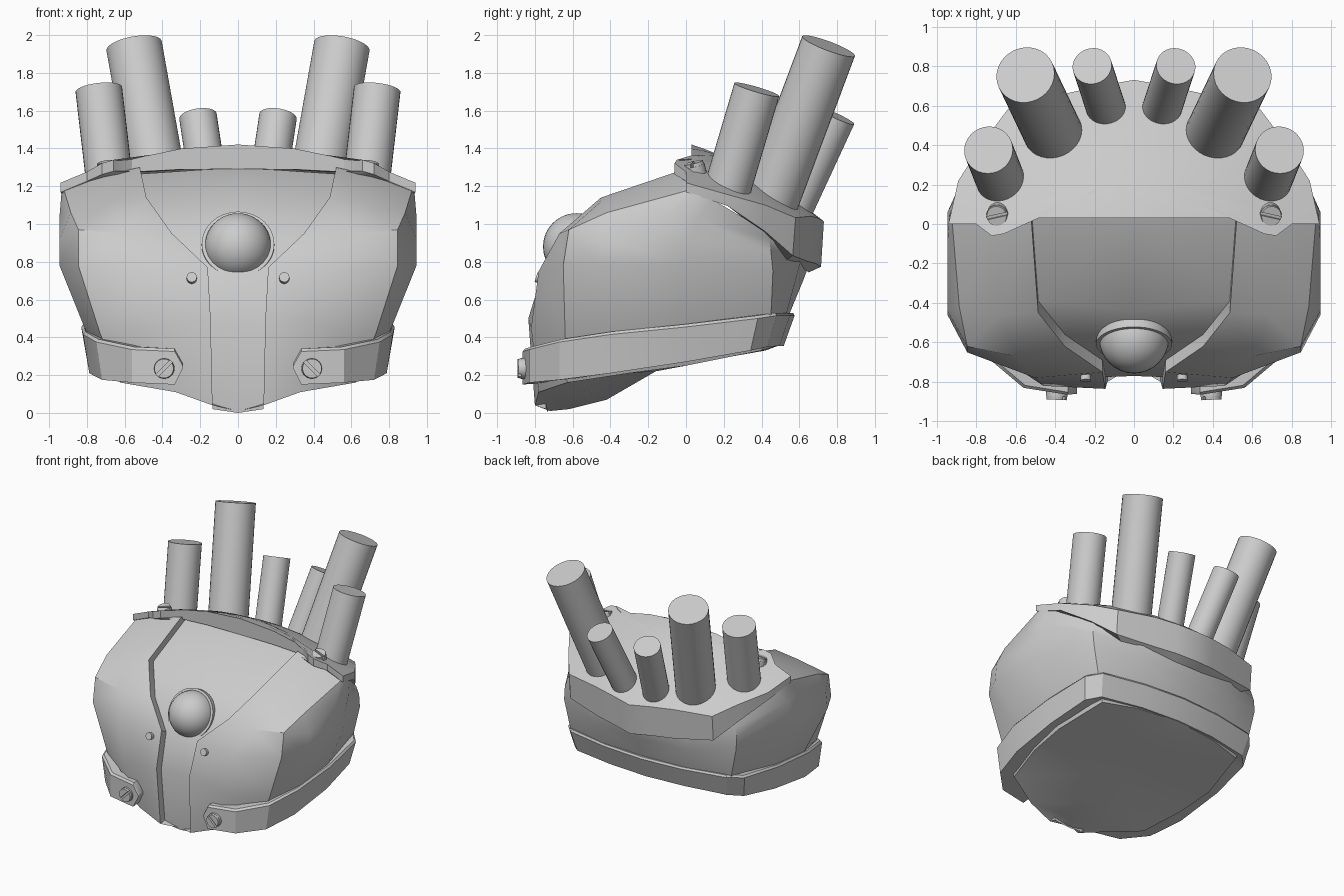
import bpy, bmesh, math
from mathutils import Vector, Matrix

if "Cube" in bpy.data.objects:
    bpy.data.objects.remove(bpy.data.objects["Cube"])


def finish(name, bm, mirror=True, angle=32):
    bmesh.ops.remove_doubles(bm, verts=bm.verts, dist=0.0005)
    bmesh.ops.recalc_face_normals(bm, faces=bm.faces)
    me = bpy.data.meshes.new(name)
    bm.to_mesh(me)
    bm.free()
    for p in me.polygons:
        p.use_smooth = True
    me.set_sharp_from_angle(angle=math.radians(angle))
    ob = bpy.data.objects.new(name, me)
    bpy.context.collection.objects.link(ob)
    if mirror:
        ob.modifiers.new("Mirror", 'MIRROR').merge_threshold = 0.001
    return ob


def loft(bm, lines, closed=False):
    """Skin quads between successive lines of points."""
    rows = [[bm.verts.new(p) for p in line] for line in lines]
    for a, b in zip(rows, rows[1:]):
        n = len(a)
        for i in range(n if closed else n - 1):
            j = (i + 1) % n
            bm.faces.new((a[i], a[j], b[j], b[i]))
    return rows


def axis_matrix(center, axis):
    q = Vector(axis).normalized().to_track_quat('Z', 'Y')
    return Matrix.Translation(Vector(center)) @ q.to_matrix().to_4x4()


def cylinder(bm, center, axis, r, depth, seg=32, r2=None):
    return bmesh.ops.create_cone(bm, cap_ends=True, segments=seg, radius1=r,
                                 radius2=r if r2 is None else r2, depth=depth,
                                 matrix=axis_matrix(center, axis))['verts']


# Head shell: vertical profile lines running from the inner plate edge to the back
front_lines = [
    [(.52, .02, 1.30), (.485, -.45, 1.14), (.35, -.62, .95), (.16, -.75, .77), (.145, -.835, .5), (.135, -.80, .04)],
    [(.70, .00, 1.26), (.68, -.46, 1.11), (.60, -.67, .95), (.50, -.78, .75), (.46, -.82, .45), (.33, -.78, .11)],
    [(.92, .00, 1.175), (.885, -.42, 1.06), (.845, -.62, .97), (.845, -.65, .78), (.73, -.64, .42), (.62, -.63, .16)],
    [(.935, .04, 1.16), (.945, -.10, 1.04), (.945, -.44, .92), (.945, -.46, .78), (.80, -.36, .42), (.70, -.30, .21)],
]
back_lines = [
    [(.90, .14, 1.13), (.945, .06, 1.03), (.945, .02, .92), (.945, .0, .78), (.80, .0, .46), (.72, .0, .25)],
    [(.72, .41, .97), (.75, .44, .92), (.77, .45, .85), (.77, .46, .75), (.72, .45, .52), (.64, .40, .33)],
    [(.45, .60, .92), (.43, .61, .85), (.42, .60, .78), (.42, .58, .70), (.39, .53, .52), (.36, .47, .35)],
    [(0, .66, .92), (0, .66, .85), (0, .65, .78), (0, .62, .70), (0, .55, .53), (0, .50, .36)],
]
lines = front_lines + back_lines
# Underside keel closes the bottom
keel = [(-.72, .01), (-.62, .02), (-.42, .07), (-.16, .22), (0, .25), (.25, .3), (.42, .33), (.5, .36)]
for line, (y, z) in zip(lines, keel):
    line.append((0, y, z))
edge = [(x, y + .06, max(z - .035, .02)) for x, y, z in lines[0][:6]]
bm = bmesh.new()
loft(bm, lines)
loft(bm, [edge, lines[0][:6]])
finish("head_shell", bm)

# Recessed forehead and chin panel
mid = [(0, .06, 1.30), (0, -.44, 1.10), (0, -.60, .90), (0, -.71, .72), (0, -.77, .47), (0, -.73, .0)]
bm = bmesh.new()
loft(bm, [mid, edge])
finish("centre_panel", bm)

# Crown: domed slab with bolt tabs and a skirt, entries are x, y, skirt depth
outline = [(0, .03, .13), (.3, .03, .11), (.56, .03, .07), (.62, -.01, .06), (.66, -.05, .06),
           (.72, -.06, .06), (.80, 0, .05), (.94, 0, .05), (.89, .22, .06), (.76, .42, .14),
           (.64, .58, .20), (.35, .66, .24), (.17, .70, .24), (0, .73, .24)]


def dome(x, y):
    return 1.43 - .24 * x * x - .3 * y - .37 * y * y


def ring(t, drop=0):
    pts = []
    for x, y, d in outline:
        px, py = x * t, .25 + (y - .25) * t
        pts.append((px, py, dome(px, py) - drop * d))
    return pts


bm = bmesh.new()
skirt = [(x, y - (.015 if y > .5 else 0), z) for x, y, z in ring(1, 1)]
under = [(x * .86, .25 + (y - .25) * .86, z - (.03 if y > .5 else 0)) for x, y, z in skirt]
loft(bm, [ring(0), ring(.35), ring(.7), ring(1), skirt, under])
finish("crown", bm)

# Exhaust tubes: top centre, base centre, radius
tubes = [((.55, .755, 1.942), (.40, .44, 1.10), .149),
         ((.737, .375, 1.712), (.668, .20, 1.12), .124),
         ((.212, .80, 1.57), (.13, .55, 1.03), .100)]
for name, (top, base, r) in zip(("large_tube", "outer_tube", "inner_tube"), tubes):
    t, b = Vector(top), Vector(base)
    bm = bmesh.new()
    cylinder(bm, (t + b) / 2, t - b, r, (t - b).length)
    finish(name, bm)

# Lower strap: x, y, lower z, upper z from the pointed front end round to the back
strap = [(.29, -.86, .24, .26), (.335, -.865, .15, .34), (.56, -.83, .16, .35), (.75, -.67, .175, .39),
         (.82, -.40, .21, .43), (.83, 0, .27, .47), (.79, .38, .33, .515), (.70, .48, .35, .53),
         (.35, .55, .355, .53), (0, .575, .355, .53)]
sections = []
for i, (x, y, lo, hi) in enumerate(strap):
    k = 1 if i < 3 else .96
    ky = .9 if y > 0 else 1
    sections.append([(x * k, y * ky, lo), (x, y, hi - .015), (x * .985, y * .985, hi),
                     (x * .92, y * .92, hi), (x * .83, y * ky * .85, lo + .01)])
for s in sections[:2]:           # keep the front ends square
    x = s[0][0]
    s[:] = [(x, p[1], p[2]) for p in s]
bm = bmesh.new()
rows = loft(bm, sections, closed=True)
bm.faces.new(rows[0])
finish("lower_strap", bm)


# Slotted bolts: washer base with two half-round heads
def bolt(name, center, axis, r=.055):
    c, n = Vector(center), Vector(axis).normalized()
    m = axis_matrix(c, axis)
    bm = bmesh.new()
    cylinder(bm, c, axis, r, .05, 24)
    for s in (-1, 1):
        half = bmesh.new()
        cylinder(half, c + n * .025, axis, r, .035, 24, r * .92)
        side = m.to_3x3() @ Vector((s, s, 0)).normalized()
        bmesh.ops.bisect_plane(half, geom=half.verts[:] + half.edges[:] + half.faces[:],
                               plane_co=c + side * .008, plane_no=side, clear_inner=True)
        bmesh.ops.holes_fill(half, edges=[e for e in half.edges if e.is_boundary])
        tmp = bpy.data.meshes.new("tmp")
        half.to_mesh(tmp)
        half.free()
        bm.from_mesh(tmp)
        bpy.data.meshes.remove(tmp)
    finish(name, bm)


bolt("strap_bolt", (.39, -.848, .235), (.05, -1, 0))
bolt("crown_bolt", (.69, .05, 1.285), (.15, -.25, 1))

# Face rivets
bm = bmesh.new()
cylinder(bm, (.245, -.765, .71), (0, -1, .3), .027, .06, 16)
finish("face_rivet", bm)

# Central ball in its socket ring
bm = bmesh.new()
cylinder(bm, (0, -.565, .872), (0, -.87, .45), .192, .10, 40)
finish("ball_socket", bm, mirror=False)
bm = bmesh.new()
bmesh.ops.create_uvsphere(bm, u_segments=32, v_segments=20, radius=.177,
                          matrix=Matrix.Translation((0, -.58, .88)))
finish("central_ball", bm, mirror=False)
